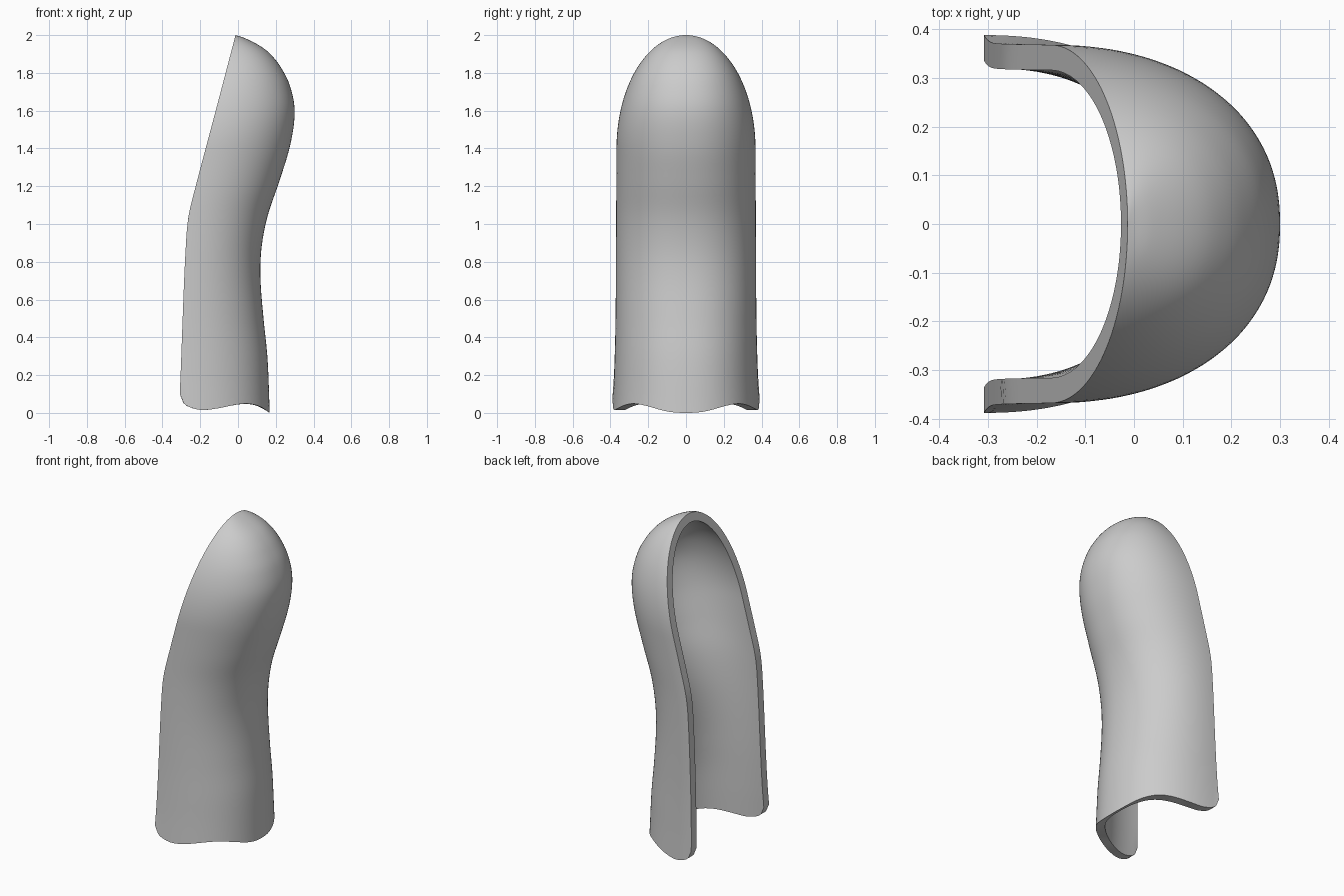
import bpy, bmesh, math

cube = bpy.data.objects.get("Cube")
if cube:
    bpy.data.objects.remove(cube, do_unlink=True)

WALL = 0.052
ROWS, COLS = 72, 96
POWER = 2 / 2.2          # slightly squared elliptical section
DOME_START = 1.4

# Profiles as (position, value) pairs
BACK = [(0, .168), (.29, .156), (.5, .135), (.71, .119), (.87, .124), (1.04, .156),
        (1.23, .22), (1.42, .277), (1.6, .3), (1.74, .272), (1.84, .22),
        (1.905, .166), (1.945, .113), (1.985, .034), (2, -.013)]
RIM = [(0, -.308), (.13, -.305), (.5, -.293), (.87, -.277), (1.04, -.262),
       (1.2, -.224), (1.6, -.118), (2, -.013)]
HALF_WIDTH = [(0, .388), (.2, .38), (.5, .373), (1, .37), (1.4, .368), (2, .368)]
HEM = [(-.308, .1), (-.298, .065), (-.27, .037), (-.2, .016), (-.12, .022),
       (0, .045), (.06, .048), (.12, .032), (.168, 0)]


def curve(points, t):
    """Smooth interpolation through the points."""
    t = min(max(t, points[0][0]), points[-1][0])
    i = next(k for k in range(len(points) - 1) if t <= points[k + 1][0])

    def slope(k):
        a, b = points[max(k - 1, 0)], points[min(k + 1, len(points) - 1)]
        return (b[1] - a[1]) / (b[0] - a[0])

    (t0, v0), (t1, v1) = points[i], points[i + 1]
    h = t1 - t0
    u = (t - t0) / h
    return (v0 * (1 + 2 * u) * (1 - u) ** 2 + v1 * u * u * (3 - 2 * u)
            + h * (slope(i) * u * (1 - u) ** 2 - slope(i + 1) * u * u * (1 - u)))


def section(s, wall):
    """One open U-shaped section at fraction s of the height."""
    top = 2 - wall
    z = top * math.sin(s * math.pi / 2)
    rim, back = curve(RIM, z), curve(BACK, z)
    width = curve(HALF_WIDTH, z) - wall
    if wall:
        lean = (curve(BACK, z + .01) - curve(BACK, z - .01)) / .02
        back = max(rim, back - wall * math.sqrt(1 + lean * lean))
    if z > DOME_START:
        rise = (z - DOME_START) / (top - DOME_START)
        width *= math.sqrt(max(0, 1 - rise * rise))
    if s == 1:
        back, width = rim, 0
    points = []
    for c in range(COLS + 1):
        a = math.pi * (c / COLS - .5)
        x = rim + (back - rim) * max(0, math.cos(a)) ** POWER
        y = width * math.copysign(abs(math.sin(a)) ** POWER, a)
        lift = curve(HEM, x) * max(0, 1 - z / .5) ** 2
        points.append((x, y, z + lift))
    return points


# Shell: closed rings of outer and inner wall, joined row by row
bm = bmesh.new()
rings = []
for r in range(ROWS + 1):
    s = r / ROWS
    loop = section(s, 0) + section(s, WALL)[::-1]
    rings.append([bm.verts.new(p) for p in loop])
count = len(rings[0])
for low, high in zip(rings, rings[1:]):
    for k in range(count):
        n = (k + 1) % count
        bm.faces.new((low[k], low[n], high[n], high[k]))

# Wavy lower hem
base = rings[0]
for k in range(COLS):
    bm.faces.new((base[k + 1], base[k], base[-1 - k], base[-2 - k]))

bmesh.ops.remove_doubles(bm, verts=bm.verts, dist=1e-5)
bmesh.ops.recalc_face_normals(bm, faces=bm.faces)
mesh = bpy.data.meshes.new("curved_shell")
bm.to_mesh(mesh)
bm.free()
shell = bpy.data.objects.new("curved_shell", mesh)
bpy.context.collection.objects.link(shell)

# Plain grey material
grey = bpy.data.materials.new("light_grey")
grey.use_nodes = True
colour = (.6, .6, .6, 1)
grey.diffuse_color = colour
grey.node_tree.nodes["Principled BSDF"].inputs["Base Color"].default_value = colour
mesh.materials.append(grey)

bpy.ops.object.select_all(action='DESELECT')
shell.select_set(True)
bpy.context.view_layer.objects.active = shell
bpy.ops.object.shade_smooth_by_angle(angle=math.radians(35))
